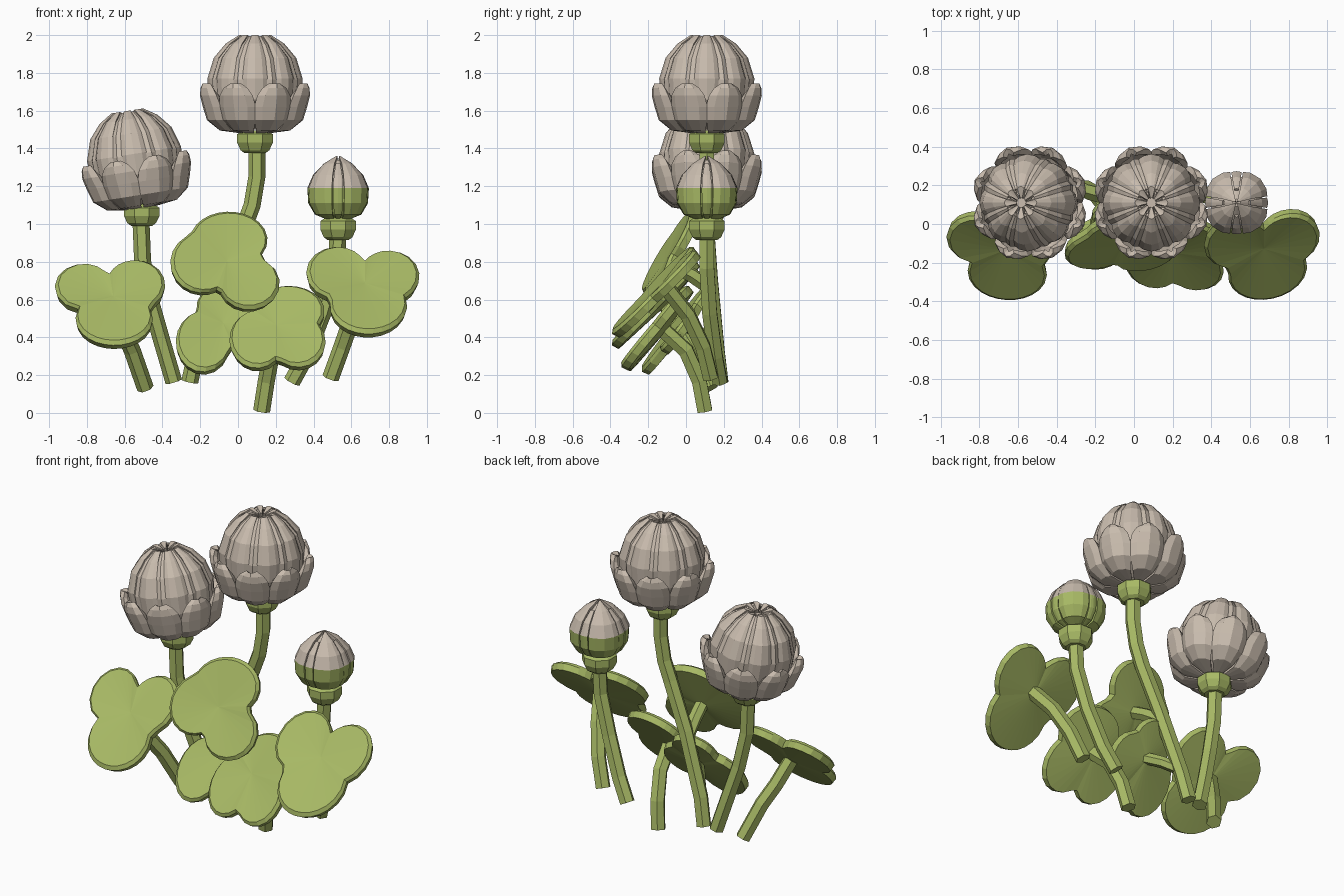
import bpy, bmesh, math
from mathutils import Vector, Matrix

if "Cube" in bpy.data.objects:
    bpy.data.objects.remove(bpy.data.objects["Cube"])


def material(name, rgb):
    m = bpy.data.materials.new(name)
    m.diffuse_color = (*rgb, 1)
    m.use_nodes = True
    m.node_tree.nodes["Principled BSDF"].inputs["Base Color"].default_value = m.diffuse_color
    return m


GREEN = material("leaf green", (0.39, 0.485, 0.13))
PALE = material("petal beige", (0.58, 0.50, 0.42))


def finish(name, bm, mats, matrix=None, rule=None):
    bmesh.ops.recalc_face_normals(bm, faces=bm.faces[:])
    if rule:
        for f in bm.faces:
            f.material_index = rule(f.calc_center_median())
    me = bpy.data.meshes.new(name)
    bm.to_mesh(me)
    bm.free()
    for m in mats:
        me.materials.append(m)
    ob = bpy.data.objects.new(name, me)
    if matrix:
        ob.matrix_world = matrix
    bpy.context.collection.objects.link(ob)
    return ob


def loft(bm, rings, cap=True):
    vr = [[bm.verts.new(p) for p in r] for r in rings]
    n = len(vr[0])
    for a, b in zip(vr, vr[1:]):
        for i in range(n):
            bm.faces.new((a[i], a[(i + 1) % n], b[(i + 1) % n], b[i]))
    if cap:
        bm.faces.new(vr[0])
        bm.faces.new(vr[-1])
    return vr


def stem(name, pts, r=0.045, n=6):
    pts = [Vector(p) for p in pts]
    rings = []
    for i, p in enumerate(pts):
        d = (pts[min(i + 1, len(pts) - 1)] - pts[max(i - 1, 0)]).normalized()
        side = d.cross(Vector((0, 1, 0))).normalized()
        up = side.cross(d)
        rings.append([p + r * (math.cos(t) * side + math.sin(t) * up)
                      for t in (2 * math.pi * k / n for k in range(n))])
    bm = bmesh.new()
    loft(bm, rings)
    finish(name, bm, [GREEN])


def lathe(name, prof, n, mats, matrix, rule=None):
    bm = bmesh.new()
    loft(bm, [[(r * math.cos(2 * math.pi * k / n), r * math.sin(2 * math.pi * k / n), z)
               for k in range(n)] for r, z in prof])
    finish(name, bm, mats, matrix, rule)


def petals(name, prof, count, start, bulge, thick, matrix, mats, rule=None):
    """Ring of curved petals; prof rows are (radius, height, half angle)."""
    bm = bmesh.new()
    for c in range(count):
        a0 = start + 2 * math.pi * c / count
        rows = []
        for r, z, hw in prof:
            row = []
            for u in (-1, -0.6, 0, 0.6, 1):
                a, rr = a0 + hw * u, r - bulge * u * u * min(1, r / 0.15)
                row.append(bm.verts.new((rr * math.cos(a), rr * math.sin(a), z)))
            rows.append(row)
        for p, q in zip(rows, rows[1:]):
            for i in range(4):
                bm.faces.new((p[i], p[i + 1], q[i + 1], q[i]))
    ob = finish(name, bm, mats, matrix, rule)
    # make normals face out, then thicken inwards
    for poly in ob.data.polygons:
        if poly.normal.dot(poly.center - Vector((0, 0, 0.22))) < 0:
            poly.flip()
    s = ob.modifiers.new("thickness", "SOLIDIFY")
    s.thickness, s.offset = thick, -1


def flower(name, pos, tilt):
    m = Matrix.Translation(pos) @ Matrix.Rotation(math.radians(tilt), 4, 'Y')
    # closed heart of the bloom
    lathe(name + "_core", [(0.06, 0.02), (0.165, 0.06), (0.212, 0.17), (0.212, 0.3),
                           (0.165, 0.41), (0.085, 0.47), (0.03, 0.475)], 16, [PALE], m)
    dome = [(0.08, 0.02, 0.2), (0.19, 0.07, 0.27), (0.245, 0.18, 0.29), (0.252, 0.29, 0.29),
            (0.218, 0.4, 0.28), (0.155, 0.475, 0.26), (0.085, 0.52, 0.24), (0.025, 0.5, 0.2)]
    petals(name + "_inner_petals", dome, 8, 0, 0.018, 0.025, m, [PALE])
    gap = [(max(r - 0.008, 0.02), z - 0.006, 0.2) for r, z, h in dome[:-1]]
    petals(name + "_between_petals", gap, 8, math.pi / 8, 0.025, 0.02, m, [PALE])
    # low open ring of petals
    outer = [(0.08, 0.0, 0.3), (0.2, 0.015, 0.36), (0.268, 0.07, 0.4), (0.29, 0.14, 0.41),
             (0.307, 0.2, 0.35), (0.308, 0.24, 0.25), (0.3, 0.265, 0.11)]
    petals(name + "_outer_petals", outer, 8, math.pi / 8, 0.03, 0.03, m, [PALE])


def calyx(name, x, z0, z1):
    h = z1 - z0
    lathe(name, [(0.06, -0.015), (0.082, 0), (0.102, h * 0.45), (0.102, h * 0.95), (0.07, h + 0.015)],
          8, [GREEN], Matrix.Translation((x, 0.11, z0)) @ Matrix.Rotation(math.pi / 8, 4, 'Z'))


def leaf(name, centre, slope, skew, lobes, thick=0.055, n=36):
    """Three-lobed slab: lobes are (x, z, rx, rz) ellipses seen from the front."""
    cx, cy, cz = centre
    normal = Vector((skew, -1, slope)).normalized()

    def on_plane(dx, dz):
        return Vector((cx + dx, cy + slope * dz + skew * dx, cz + dz))

    outline = []
    for k in range(n):
        t = 2 * math.pi * k / n
        best = 0.05
        for x, z, rx, rz in lobes:
            ox, oz = (cx - x) / rx, (cz - z) / rz
            dx, dz = math.cos(t) / rx, math.sin(t) / rz
            a, b, c = dx * dx + dz * dz, ox * dx + oz * dz, ox * ox + oz * oz - 1
            disc = b * b - a * c
            if disc > 0:
                best = max(best, (-b + math.sqrt(disc)) / a)
        outline.append((best * math.cos(t), best * math.sin(t)))
    rings = [[on_plane(dx * s, dz * s) + normal * thick * h for dx, dz in outline]
             for s, h in ((0.94, 0.5), (1, 0.2), (0.97, -0.5))]
    bm = bmesh.new()
    vr = loft(bm, rings, cap=False)
    for ring, h in ((vr[0], 0.2), (vr[-1], -0.8)):
        mid = bm.verts.new(on_plane(0, 0) + normal * thick * h)
        for i in range(n):
            bm.faces.new((ring[i], ring[(i + 1) % n], mid))
    finish(name, bm, [GREEN])


# Blooms with their cups and stems
flower("tall_flower", (0.09, 0.11, 1.48), 0)
calyx("tall_calyx", 0.09, 1.39, 1.48)
stem("tall_stem", [(-0.255, .185, .165), (-0.22, .165, .33), (-0.09, .13, .7), (0.03, .11, .98),
                   (0.075, .11, 1.1), (0.1, .11, 1.25), (0.1, .11, 1.43)])
flower("left_flower", (-0.505, 0.11, 1.085), -9)
calyx("left_calyx", -0.51, 1.005, 1.09)
stem("left_stem", [(-0.34, .18, .165), (-0.4, .155, .37), (-0.46, .125, .58), (-0.505, .11, .8),
                   (-0.515, .11, 1.05)])

# Closed bud, green below and pale above
bud_m = Matrix.Translation((0.53, 0.11, 1.02))
split = lambda c: 0 if c.z < 0.17 else 1
lathe("bud_core", [(0.05, 0), (0.1, 0.03), (0.135, 0.09), (0.14, 0.17), (0.105, 0.25), (0.02, 0.32)],
      12, [GREEN, PALE], bud_m, split)
bud = [(0.06, 0, 0.45), (0.135, 0.03, 0.54), (0.17, 0.09, 0.58), (0.175, 0.17, 0.58),
       (0.145, 0.24, 0.57), (0.085, 0.3, 0.53), (0.012, 0.34, 0.4)]
petals("bud_petals", bud, 4, math.pi / 4, 0.012, 0.02, bud_m, [GREEN, PALE], split)
petals("bud_strips", [(r - 0.012, z, 0.17) for r, z, h in bud[:-1]], 4, 0, 0.004, 0.012,
       bud_m, [GREEN, PALE], split)
calyx("bud_calyx", 0.53, 0.93, 1.02)
stem("bud_stem", [(0.285, .18, .165), (0.36, .155, .3), (0.45, .125, .53), (0.52, .11, .77),
                  (0.53, .11, .95)])

# Leaves
leaf("left_leaf", (-0.66, -0.125, 0.61), 1.0, -0.04,
     [(-0.82, .66, .15, .12), (-0.54, .67, .155, .13), (-0.655, .49, .205, .14)])
leaf("right_leaf", (0.67, -0.12, 0.68), 0.98, 0.12,
     [(0.52, .735, .16, .135), (0.8, .715, .16, .135), (0.69, .56, .205, .15)])
leaf("upper_leaf", (-0.06, -0.1, 0.8), 0.55, 0.15,
     [(-0.05, .91, .205, .15), (-0.19, .79, .17, .16), (0.06, .68, .16, .14)])
leaf("lower_leaf", (0.2, -0.14, 0.46), 0.82, -0.07,
     [(0.27, .53, .19, .135), (0.32, .37, .145, .135), (0.1, .38, .145, .15)])
leaf("small_leaf", (-0.08, -0.02, 0.47), 0.75, 0.1,
     [(-0.185, .37, .145, .16), (-0.09, .56, .13, .1), (0.03, .44, .12, .12)])

# Leaf stalks
stem("left_leaf_stalk", [(-0.49, .13, .13), (-0.56, .04, .33), (-0.61, -.03, .44), (-0.66, -.11, .58)])
stem("right_leaf_stalk", [(0.49, .13, .185), (0.55, .09, .35), (0.61, .01, .52), (0.67, -.1, .66)])
stem("lower_leaf_stalk", [(0.125, .1, .01), (0.15, .07, .17), (0.18, .0, .33), (0.2, -.12, .44)])
stem("upper_leaf_stalk", [(-0.1, .13, .66), (-0.08, .03, .73), (-0.06, -.08, .79)], 0.04)
stem("small_leaf_stalk", [(-0.21, .16, .36), (-0.15, .08, .42), (-0.08, 0, .46)], 0.035)
